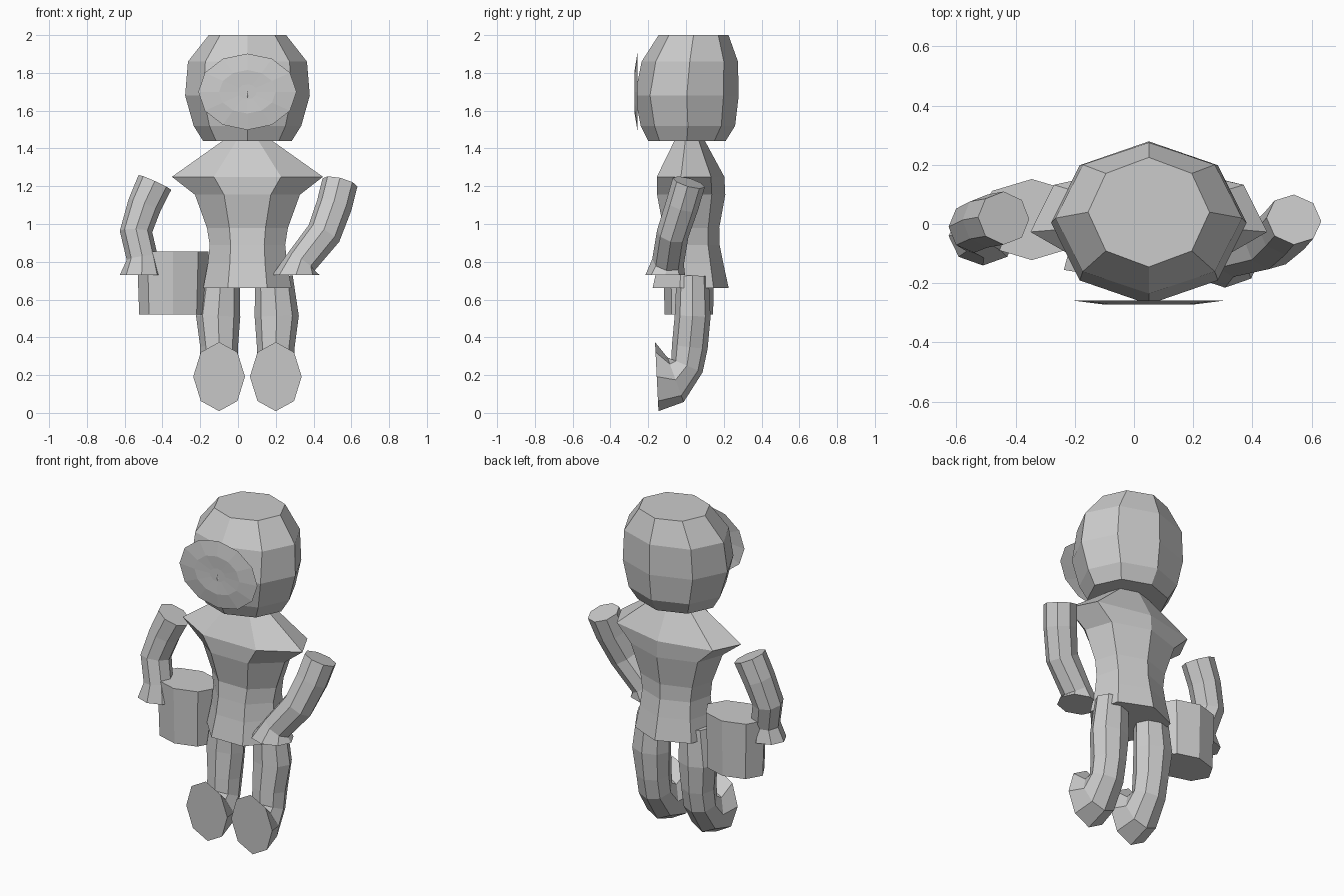
import bpy, bmesh, math
from mathutils import Vector

if "Cube" in bpy.data.objects:
    bpy.data.objects.remove(bpy.data.objects["Cube"])

grey = bpy.data.materials.new("plain_grey")
grey.diffuse_color = (0.6, 0.6, 0.6, 1)
grey.use_nodes = True
grey.node_tree.nodes["Principled BSDF"].inputs["Base Color"].default_value = grey.diffuse_color
MID = 0.05  # body symmetry plane


def loft(name, rings, caps=True):
    """Skin a list of equal-length point rings into one flat-shaded object."""
    bm = bmesh.new()
    loops = [[bm.verts.new(p) for p in r] for r in rings]
    n = len(loops[0])
    for a, b in zip(loops, loops[1:]):
        for i in range(n):
            j = (i + 1) % n
            bm.faces.new((a[i], a[j], b[j], b[i]))
    if caps:
        bm.faces.new(loops[0][::-1])
        bm.faces.new(loops[-1])
    bmesh.ops.recalc_face_normals(bm, faces=bm.faces)
    me = bpy.data.meshes.new(name)
    bm.to_mesh(me)
    bm.free()
    me.materials.append(grey)
    ob = bpy.data.objects.new(name, me)
    bpy.context.collection.objects.link(ob)
    return ob


def level_ring(sides, x, y, z, rx, ry):
    """Horizontal ring with its first corner at the back."""
    return [(x + rx * math.sin(2 * math.pi * i / sides),
             y + ry * math.cos(2 * math.pi * i / sides), z) for i in range(sides)]


def tube(name, path, end_normal, sides=8):
    """Bent tube: path items are (x, y, z, sideways radius, depth radius)."""
    pts = [Vector(p[:3]) for p in path]
    rings = []
    for k, p in enumerate(path):
        if k == len(path) - 1:
            nrm = Vector(end_normal)
        else:
            nrm = pts[k + 1] - pts[max(k - 1, 0)]
        nrm.normalize()
        u = Vector((1, 0, 0))
        u = (u - nrm * u.dot(nrm)).normalized()
        v = nrm.cross(u)
        rings.append([pts[k] + u * p[3] * math.cos(2 * math.pi * i / sides)
                      + v * p[4] * math.sin(2 * math.pi * i / sides) for i in range(sides)])
    return loft(name, rings)


# Head: eight-sided barrel with a flat top
loft("head", [level_ring(8, MID, y, z, rx, ry) for z, y, rx, ry in (
    (1.44, 0.005, 0.235, 0.205), (1.52, 0.01, 0.285, 0.25), (1.68, 0.004, 0.33, 0.275),
    (1.86, 0.02, 0.315, 0.255), (2.0, 0.04, 0.205, 0.185))])

# Face plate: thin, shallow dish on the front of the head
loft("face_plate", [[(MID + rx * math.sin(math.pi * i / 6), y,
                      1.70 + rz * math.cos(math.pi * i / 6)) for i in range(12)]
                    for rx, rz, y in ((0.26, 0.202, -0.258), (0.15, 0.115, -0.272),
                                      (0.05, 0.04, -0.268), (0.006, 0.005, -0.268))], caps=False)

# Torso: seven-sided tunic with wide shoulders and flared hem
loft("torso", [level_ring(7, MID, y, z, rx, ry) for z, y, rx, ry in (
    (0.66, 0.014, 0.24, 0.212), (0.79, 0.016, 0.215, 0.182), (0.89, 0.015, 0.205, 0.163),
    (0.98, 0.02, 0.22, 0.156), (1.155, 0.018, 0.285, 0.19), (1.25, 0.015, 0.41, 0.188),
    (1.44, 0.015, 0.135, 0.085))])

# Bucket hanging from the hand
loft("bucket", [level_ring(8, -0.345, 0.015, z, r, 0.72 * r)
                for z, r in ((0.52, 0.178), (0.855, 0.19))])

# Legs: tubes that bend forward and flare into flat-fronted feet
for side, s in (("left", -1), ("right", 1)):
    x = MID + s * 0.15
    tube("leg_" + side, [
        (x - s * 0.01, 0.035, 0.72, 0.10, 0.085), (x + s * 0.005, 0.035, 0.51, 0.117, 0.095),
        (x, 0.02, 0.35, 0.10, 0.095), (x, 0.005, 0.25, 0.10, 0.09),
        (x, -0.055, 0.175, 0.11, 0.125), (x, -0.155, 0.192, 0.137, 0.183)], (0, -1, -0.05))

# Arms: bent tubes with flared cuffs, each in its own pose
tube("arm_left", [
    (-0.44, 0.02, 1.22, 0.095, 0.09), (-0.495, 0.01, 1.10, 0.09, 0.09),
    (-0.54, -0.01, 0.96, 0.086, 0.088), (-0.507, -0.035, 0.82, 0.083, 0.08),
    (-0.51, -0.04, 0.73, 0.116, 0.10)], (0, 0, -1))
tube("arm_right", [
    (0.54, 0.015, 1.22, 0.095, 0.088), (0.51, -0.02, 1.10, 0.095, 0.088),
    (0.455, -0.07, 0.95, 0.093, 0.085), (0.335, -0.095, 0.80, 0.085, 0.085),
    (0.307, -0.11, 0.73, 0.125, 0.105)], (0, 0, -1))
